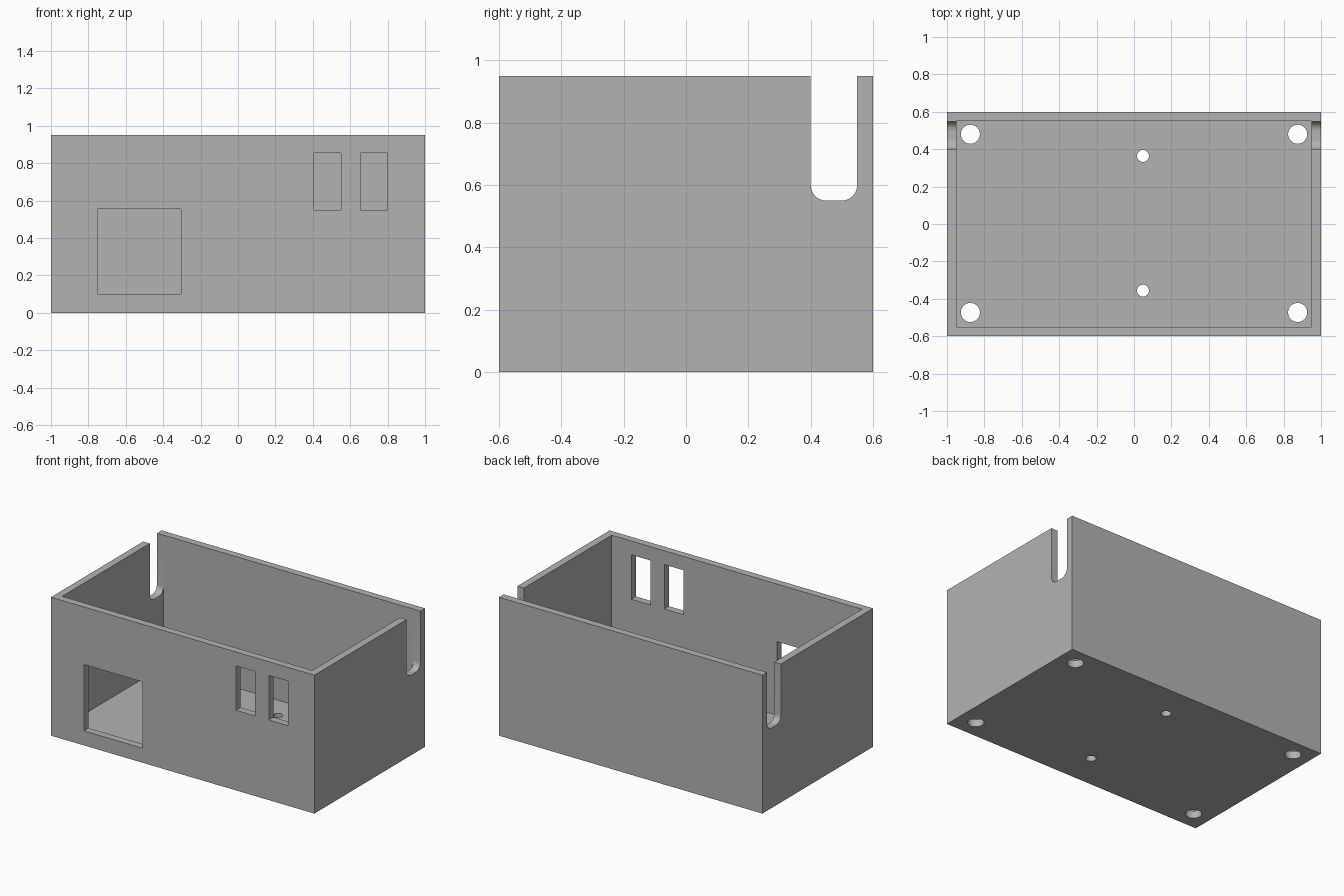
import bpy
import bmesh
from math import sin, cos, pi
from mathutils import Vector

cube = bpy.data.objects.get("Cube")
if cube:
    bpy.data.objects.remove(cube, do_unlink=True)

WIDTH, DEPTH, HEIGHT, WALL = 2.0, 1.2, 0.95, 0.05

grey = bpy.data.materials.new("plain_grey")
grey.use_nodes = True
grey.diffuse_color = (0.45, 0.45, 0.45, 1)
grey.node_tree.nodes["Principled BSDF"].inputs["Base Color"].default_value = grey.diffuse_color


def prism(name, outline, direction):
    """Extrude a closed outline of 3D points along a direction."""
    bm = bmesh.new()
    face = bm.faces.new([bm.verts.new(p) for p in outline])
    moved = bmesh.ops.extrude_face_region(bm, geom=[face])["geom"]
    bmesh.ops.translate(bm, vec=Vector(direction),
                        verts=[g for g in moved if isinstance(g, bmesh.types.BMVert)])
    bmesh.ops.recalc_face_normals(bm, faces=bm.faces)
    mesh = bpy.data.meshes.new(name)
    bm.to_mesh(mesh)
    bm.free()
    mesh.materials.append(grey)
    obj = bpy.data.objects.new(name, mesh)
    bpy.context.collection.objects.link(obj)
    return obj


def block(name, x0, x1, y0, y1, z0, z1):
    base = [(x0, y0, z0), (x1, y0, z0), (x1, y1, z0), (x0, y1, z0)]
    return prism(name, base, (0, 0, z1 - z0))


def arc(cx, cy, r, start, end, steps):
    return [(cx + r * cos(start + (end - start) * i / steps),
             cy + r * sin(start + (end - start) * i / steps)) for i in range(steps + 1)]


def cut(cutter):
    """Subtract the cutter from the case and discard it."""
    cutter.hide_render = True
    mod = case.modifiers.new("cut", "BOOLEAN")
    mod.operation, mod.solver, mod.object = "DIFFERENCE", "EXACT", cutter
    bpy.context.view_layer.objects.active = case
    bpy.ops.object.modifier_apply(modifier=mod.name)
    bpy.data.objects.remove(cutter, do_unlink=True)


# Open-topped case
hx, hy = WIDTH / 2, DEPTH / 2
case = block("open_case", -hx, hx, -hy, hy, 0, HEIGHT)
cut(block("cavity", -hx + WALL, hx - WALL, -hy + WALL, hy - WALL, WALL, HEIGHT + 0.1))

# Rectangular openings in the front wall
for x0, x1, z0, z1 in [(-0.75, -0.305, 0.1, 0.555),
                       (0.405, 0.55, 0.55, 0.855),
                       (0.655, 0.8, 0.55, 0.855)]:
    cut(block("front_opening", x0, x1, -hy - 0.1, -hy + 0.1, z0, z1))

# Round-bottomed cable slots in both side walls
r, y0, y1, bottom = 0.05, 0.4, 0.549, 0.55
slot = ([(y0, HEIGHT + 0.1)] + arc(y0 + r, bottom + r, r, pi, 1.5 * pi, 8)
        + arc(y1 - r, bottom + r, r, 1.5 * pi, 2 * pi, 8) + [(y1, HEIGHT + 0.1)])
for side in (-1, 1):
    cut(prism("cable_slot", [(side * (hx - 0.1), y, z) for y, z in slot], (side * 0.2, 0, 0)))

# Screw holes through the floor: four corners and two small ones
holes = [(x, y, 0.051) for x in (-0.875, 0.875) for y in (-0.473, 0.48)]
holes += [(0.048, y, 0.032) for y in (-0.356, 0.364)]
for x, y, radius in holes:
    ring = arc(x, y, radius, 0, 2 * pi, 32)[:-1]
    cut(prism("screw_hole", [(px, py, -0.1) for px, py in ring], (0, 0, 0.2)))

# Smooth the curved cuts while keeping the edges crisp
bpy.ops.object.select_all(action="DESELECT")
case.select_set(True)
bpy.context.view_layer.objects.active = case
bpy.ops.object.shade_smooth_by_angle(angle=pi / 6)
